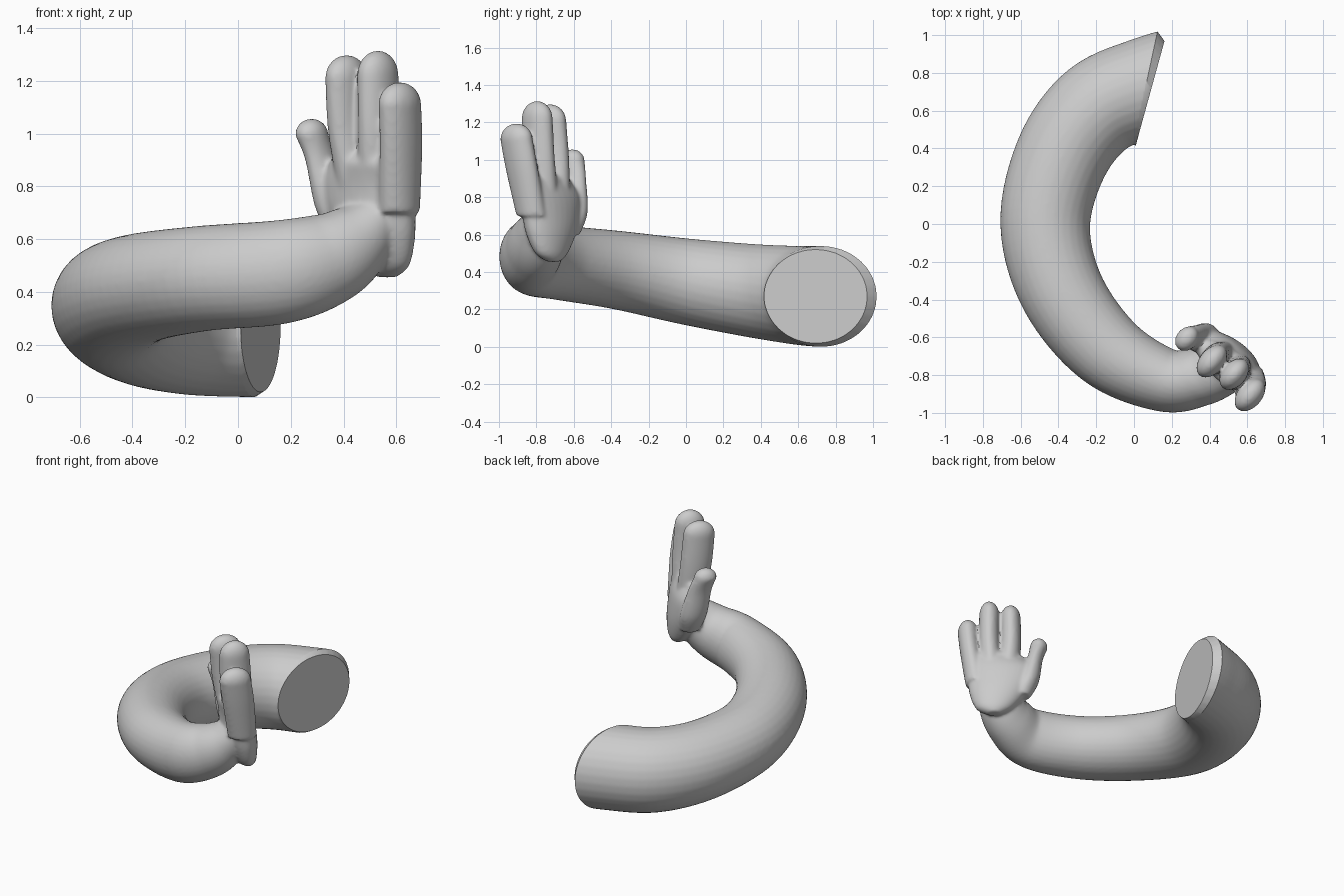
import bpy, bmesh, math
from mathutils import Vector

if "Cube" in bpy.data.objects:
    bpy.data.objects.remove(bpy.data.objects["Cube"])

SEG = 32


def spline(keys, steps=8):
    """Catmull-Rom through tuples of any length."""
    out = []
    for i in range(len(keys) - 1):
        a, b, c, d = (Vector(keys[min(max(j, 0), len(keys) - 1)]) for j in range(i - 1, i + 3))
        for s in range(steps):
            t = s / steps
            out.append(0.5 * (2 * b + (c - a) * t + (2 * a - 5 * b + 4 * c - d) * t * t
                              + (3 * b - a - 3 * c + d) * t ** 3))
    out.append(Vector(keys[-1]))
    return out


def add_rings(bm, rings):
    """Skin closed rings given as (centre, side axis, up axis)."""
    loops = []
    for c, a, b in rings:
        loops.append([bm.verts.new(c + a * math.cos(k * math.tau / SEG) + b * math.sin(k * math.tau / SEG))
                      for k in range(SEG)])
    for p, q in zip(loops, loops[1:]):
        for k in range(SEG):
            n = (k + 1) % SEG
            bm.faces.new((p[k], p[n], q[n], q[k]))
    bm.faces.new(loops[0][::-1])
    bm.faces.new(loops[-1])


# Hand axes: U runs across the palm from thumb to little finger, N is the palm normal
U, N, Z = Vector((0.76, -0.65, 0)), Vector((0.65, 0.76, 0)), Vector((0, 0, 1))


def add_digit(bm, keys, cap):
    """Loft horizontal ellipses (u, n, z, ru, rn) and close with a rounded tip."""
    secs = spline(keys)
    u, n, z, ru, rn = secs[-1]
    for k in range(1, 9):
        t = k / 8 * math.pi / 2 * 0.97
        secs.append(Vector((u, n, z + cap * math.sin(t), ru * math.cos(t), rn * math.cos(t))))
    add_rings(bm, [(U * s[0] + N * s[1] + Z * s[2], U * s[3], N * s[4]) for s in secs])


bm = bmesh.new()

# Curved forearm: x, y, z, horizontal radius, vertical radius
path = spline([(0.35, 0.80, 0.27, .27, .27), (0.08, 0.725, 0.27, .268, .27), (-0.19, 0.61, 0.275, .26, .265),
               (-0.38, 0.36, 0.30, .25, .25), (-0.47, 0.0, 0.35, .238, .23), (-0.38, -0.36, 0.41, .225, .21),
               (-0.14, -0.67, 0.45, .205, .2), (0.16, -0.825, 0.475, .17, .197), (0.35, -0.81, 0.53, .155, .175),
               (0.46, -0.775, 0.61, .14, .14), (0.53, -0.75, 0.70, .12, .09)])
rings = []
for i, s in enumerate(path):
    t = (path[min(i + 1, len(path) - 1)] - path[max(i - 1, 0)])
    t = Vector(t[:3]).normalized()
    side = t.cross(Z).normalized()
    rings.append((Vector(s[:3]), side * s[3], side.cross(t) * s[4]))
add_rings(bm, rings)

# Palm, then thumb and three fingers
add_digit(bm, [(.89, -.17, .455, .04, .03), (.89, -.185, .5, .11, .065), (.87, -.205, .6, .17, .095),
               (.85, -.22, .7, .205, .105), (.845, -.23, .8, .22, .1), (.88, -.25, .88, .2, .09)], .06)
for keys, cap in [
    ([(.72, -.21, .6, .06, .06), (.67, -.22, .72, .065, .085), (.63, -.25, .9, .05, .075),
      (.607, -.28, .995, .057, .072)], .062),
    ([(.81, -.23, .75, .075, .09), (.785, -.265, 1.0, .066, .1), (.785, -.285, 1.21, .064, .1)], .088),
    ([(.90, -.23, .75, .075, .09), (.92, -.25, 1.0, .066, .1), (.92, -.26, 1.22, .064, .095)], .095),
    ([(1.0, -.23, .7, .07, .09), (1.04, -.265, .95, .064, .1), (1.055, -.29, 1.11, .065, .1)], .085),
]:
    add_digit(bm, keys, cap)

bmesh.ops.recalc_face_normals(bm, faces=bm.faces)
mesh = bpy.data.meshes.new("arm_and_hand")
bm.to_mesh(mesh)
bm.free()
arm = bpy.data.objects.new("arm_and_hand", mesh)
bpy.context.collection.objects.link(arm)

# Fuse all parts into one soft skin
rm = arm.modifiers.new("fuse", 'REMESH')
rm.mode = 'VOXEL'
rm.voxel_size = 0.01
sm = arm.modifiers.new("soften", 'SMOOTH')
sm.factor = 0.5
sm.iterations = 10
fused = bpy.data.meshes.new_from_object(arm.evaluated_get(bpy.context.evaluated_depsgraph_get()))
arm.modifiers.clear()

# Slanted flat cut at the arm's end (only the rear half is touched)
bm = bmesh.new()
bm.from_mesh(fused)
pivot, normal = Vector((0.0, 0.44, 0.27)), Vector((0.978, -0.21, 0))
rear = [g for g in bm.verts if g.co.y > 0.1]
rear += [e for e in bm.edges if all(v.co.y > 0.1 for v in e.verts)]
rear += [f for f in bm.faces if all(v.co.y > 0.1 for v in f.verts)]
bmesh.ops.bisect_plane(bm, geom=rear, plane_co=pivot, plane_no=normal, clear_outer=True)
rim = [e for e in bm.edges if e.is_boundary]

# Tapered lip that widens toward the outer side, closed with a flat cap
new = bmesh.ops.extrude_edge_only(bm, edges=rim)["geom"]
for v in (g for g in new if isinstance(g, bmesh.types.BMVert)):
    d = v.co - pivot
    v.co = pivot + d * 0.93 + normal * (0.015 + 0.055 * max(d.y, 0))
bmesh.ops.holes_fill(bm, edges=[e for e in bm.edges if e.is_boundary], sides=0)
bmesh.ops.recalc_face_normals(bm, faces=bm.faces)
bm.to_mesh(fused)
bm.free()
arm.data = fused

bpy.context.view_layer.objects.active = arm
arm.select_set(True)
bpy.ops.object.shade_smooth_by_angle(angle=math.radians(35))
